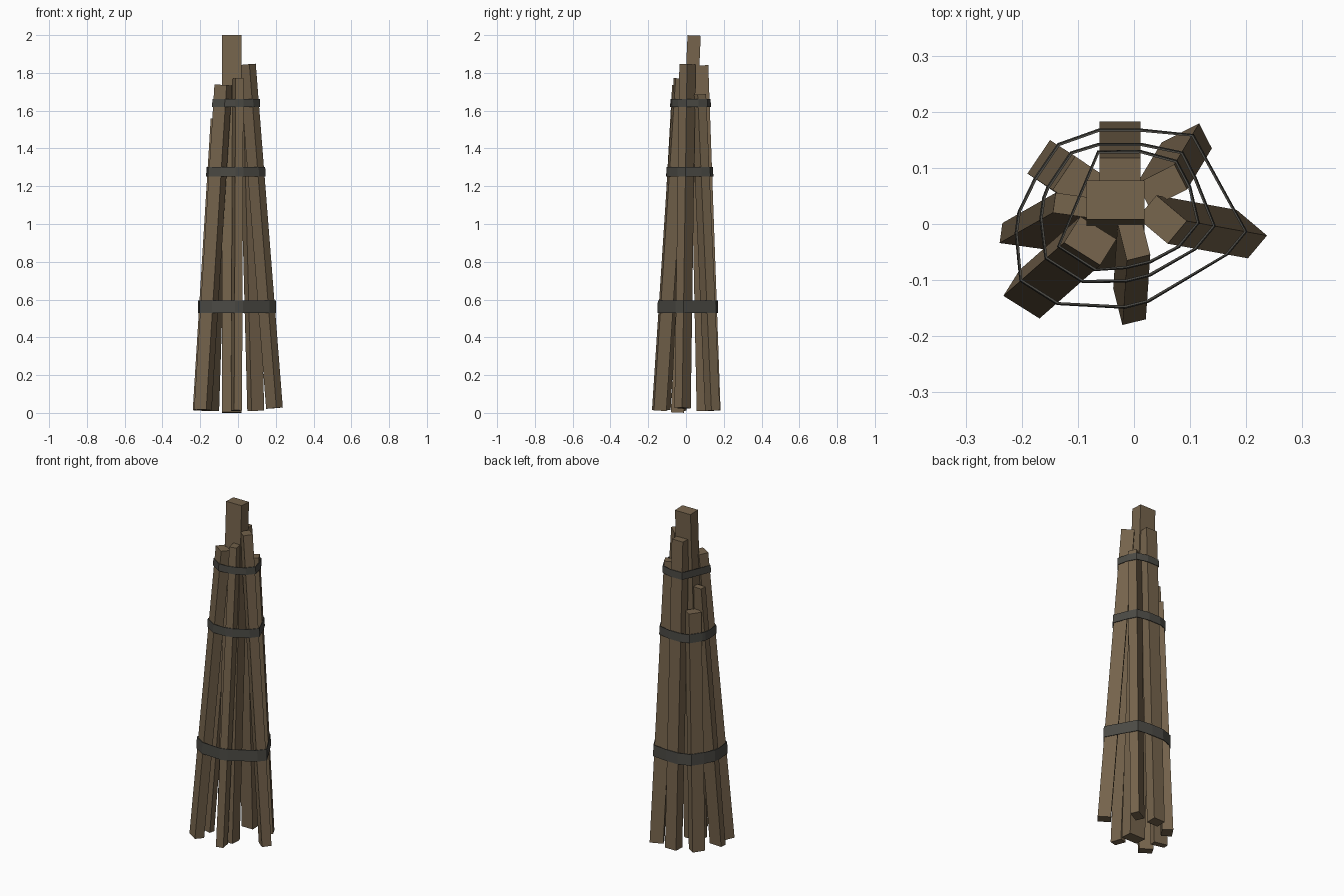
import bpy, bmesh, math
from mathutils import Vector
from mathutils.geometry import convex_hull_2d

if "Cube" in bpy.data.objects:
    bpy.data.objects.remove(bpy.data.objects["Cube"])


def material(name, rgb):
    m = bpy.data.materials.new(name)
    m.diffuse_color = (*rgb, 1)
    m.use_nodes = True
    m.node_tree.nodes["Principled BSDF"].inputs["Base Color"].default_value = m.diffuse_color
    return m


WOOD = material("brown wood", (0.18, 0.127, 0.073))
IRON = material("dark iron", (0.07, 0.068, 0.058))


def finish(name, bm, mat):
    bmesh.ops.recalc_face_normals(bm, faces=bm.faces)
    me = bpy.data.meshes.new(name)
    bm.to_mesh(me)
    bm.free()
    me.materials.append(mat)
    bpy.context.collection.objects.link(bpy.data.objects.new(name, me))


def loft(bm, rings, closed=False):
    """Skin a list of point rings; cap the ends unless closed."""
    vs = [[bm.verts.new(p) for p in r] for r in rings]
    n = len(vs[0])
    pairs = list(zip(vs, vs[1:])) + ([(vs[-1], vs[0])] if closed else [])
    for a, b in pairs:
        for i in range(n):
            j = (i + 1) % n
            bm.faces.new((a[i], a[j], b[j], b[i]))
    if not closed:
        bm.faces.new(vs[0])
        bm.faces.new(vs[-1])


beams = []  # (bottom ring, top ring), reused for fitting the bands


def beam(name, base, top, angle, width, depth):
    """Leaning square-cut beam; angle is the direction of its depth axis."""
    base, top = Vector(base), Vector(top)
    axis = (top - base).normalized()
    a = math.radians(angle)
    t = Vector((-math.sin(a), math.cos(a), 0))
    t = (t - axis * t.dot(axis)).normalized()
    n = t.cross(axis)
    rings = [[c + t * (u * width / 2) + n * (v * depth / 2)
              for u, v in ((-1, -1), (1, -1), (1, 1), (-1, 1))] for c in (base, top)]
    beams.append(rings)
    bm = bmesh.new()
    loft(bm, rings)
    finish(name, bm, WOOD)


# Beams: the tall centre post and the ring of props leaning on it
Z = 0.012
beam("centre_post", (-0.033, -0.045, 0.002), (-0.033, 0.043, 1.998), 90, 0.103, 0.07)
beam("back_beam", (-0.025, 0.153, Z), (-0.025, 0.088, 1.84), 90, 0.073, 0.06)
beam("back_right_beam", (0.094, 0.14, Z), (0.05, 0.067, 1.685), 27, 0.05, 0.075)
beam("right_beam", (0.193, -0.018, 0.025), (0.05, 0.008, 1.845), 50, 0.071, 0.053)
beam("back_left_beam", (-0.145, 0.103, Z), (-0.1, 0.074, 1.42), 146, 0.072, 0.06)
beam("left_beam", (-0.195, -0.022, Z), (-0.1, 0.032, 1.555), 172, 0.036, 0.085)
beam("front_left_beam", (-0.186, -0.125, 0.016), (-0.078, -0.03, 1.735), 238, 0.076, 0.055)
beam("front_beam", (-0.008, -0.142, Z), (0.0, -0.027, 1.77), -76, 0.043, 0.068)


# Bands: strips wrapped around the outline of the beams at each height
def band(name, z0, z1, gap=0.003, thick=0.004):
    zm = (z0 + z1) / 2
    pts = []
    for lo, hi in beams:
        if hi[0].z > zm:
            pts += [p.lerp(q, (zm - p.z) / (q.z - p.z)).to_2d() for p, q in zip(lo, hi)]
    hull = [pts[i] for i in convex_hull_2d(pts)]
    mid = sum(hull, Vector((0, 0))) / len(hull)

    def ring(offset, z):
        return [(*(p + (p - mid).normalized() * offset), z) for p in hull]

    bm = bmesh.new()
    loft(bm, [ring(gap, z0), ring(gap + thick, z0),
              ring(gap + thick - 0.002, z1), ring(gap - 0.002, z1)], closed=True)
    finish(name, bm, IRON)


band("lower_band", 0.528, 0.595)
band("middle_band", 1.252, 1.302)
band("upper_band", 1.62, 1.662)
